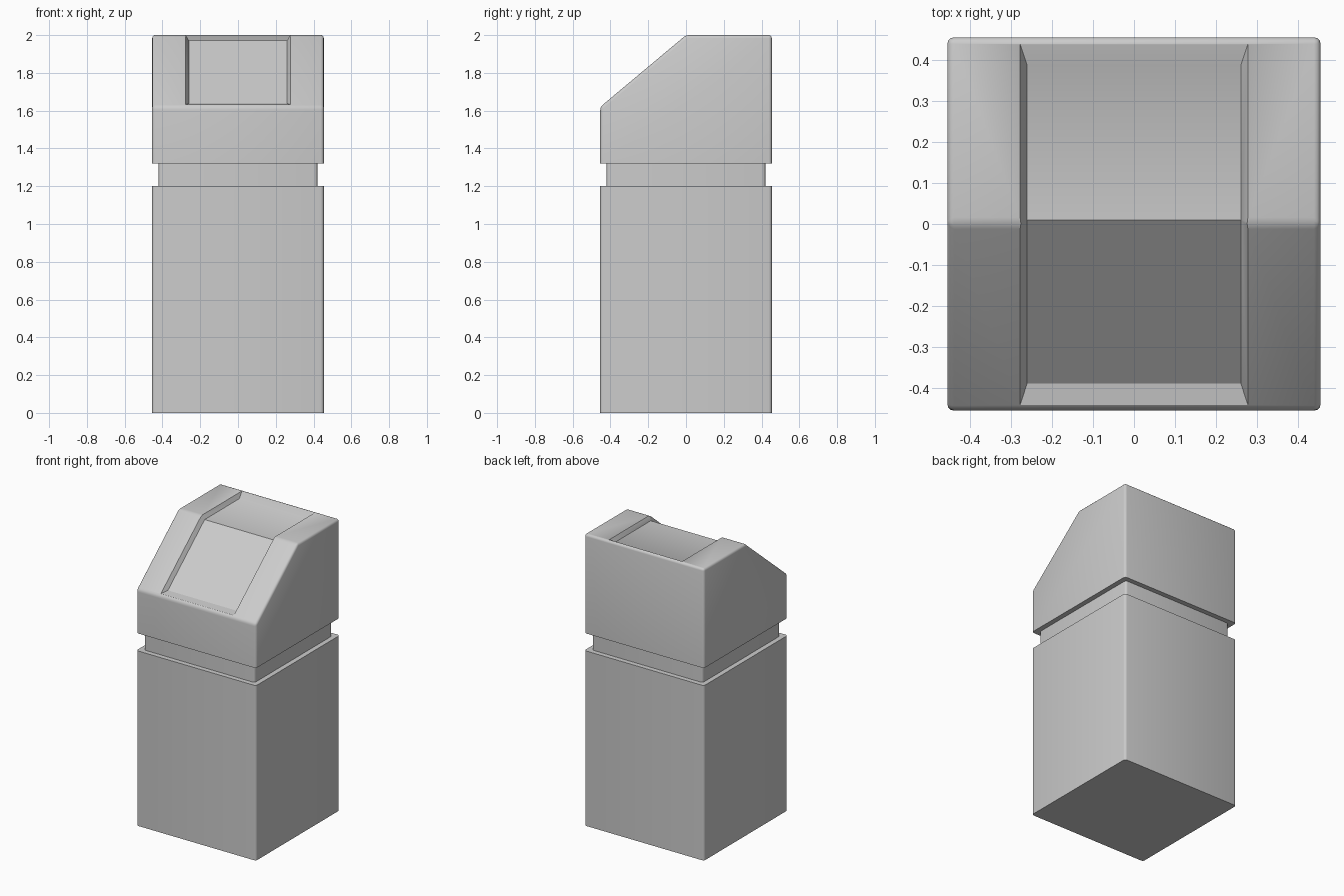
import bpy, bmesh, math

if "Cube" in bpy.data.objects:
    bpy.data.objects.remove(bpy.data.objects["Cube"])

W = 0.454      # half width of body and lid
NECK = 0.42    # half width of the recessed neck
R = 0.016      # edge rounding
SLOPE = 0.38 / W


def make_object(name, bm):
    bmesh.ops.recalc_face_normals(bm, faces=bm.faces[:])
    mesh = bpy.data.meshes.new(name)
    bm.to_mesh(mesh)
    bm.free()
    obj = bpy.data.objects.new(name, mesh)
    bpy.context.collection.objects.link(obj)
    return obj


def activate(obj):
    bpy.ops.object.select_all(action='DESELECT')
    obj.select_set(True)
    bpy.context.view_layer.objects.active = obj


def rounded_square(bm, half, z, steps=3):
    ring = []
    for k in range(4):
        mid = math.pi / 4 + k * math.pi / 2
        cx = math.copysign(half - R, math.cos(mid))
        cy = math.copysign(half - R, math.sin(mid))
        for i in range(steps + 1):
            a = k * math.pi / 2 + i / steps * math.pi / 2
            ring.append(bm.verts.new((cx + R * math.cos(a), cy + R * math.sin(a), z)))
    return ring


def bridge(bm, a, b):
    for i in range(len(a)):
        j = (i + 1) % len(a)
        bm.faces.new((a[i], a[j], b[j], b[i]))


# Body with ledge and neck
bm = bmesh.new()
rings = [rounded_square(bm, h, z) for h, z in
         ((W, 0), (W, 1.2), (NECK, 1.2), (NECK, 1.32))]
bm.faces.new(rings[0])
for a, b in zip(rings, rings[1:]):
    bridge(bm, a, b)
body = make_object("body_and_neck", bm)

# Lid: side profile extruded across x, all edges but the bottom rounded
bm = bmesh.new()
profile = [(-W, 1.32), (-W, 1.62), (0, 2), (W, 2), (W, 1.32)]
left, right = [[bm.verts.new((x, y, z)) for y, z in profile] for x in (-W, W)]
bm.faces.new(left)
bm.faces.new(right)
bridge(bm, left, right)
edges = [e for e in bm.edges if any(v.co.z > 1.4 for v in e.verts)]
bmesh.ops.recalc_face_normals(bm, faces=bm.faces[:])
bmesh.ops.bevel(bm, geom=edges, offset=R, segments=3, profile=0.5, affect='EDGES')
lid = make_object("sloped_lid", bm)

# Cutter for the shallow folded panel, its walls carried on above the lid
DEPTH = 0.028
drop = DEPTH * math.hypot(1, SLOPE)
fold = (drop - DEPTH) / SLOPE
floor = [(-0.388, 2 - 0.388 * SLOPE - drop), (fold, 2 - DEPTH), (0.387, 2 - DEPTH)]
rim = [(-0.44, 2 - 0.44 * SLOPE), (0, 2), (0.437, 2)]
T = 1.6
above = [tuple(f + T * (r - f) for f, r in zip(fp, rp)) for fp, rp in zip(floor, rim)]
half_above = 0.26 + T * 0.017

bm = bmesh.new()
sides = []
for s in (-1, 1):
    loop = [bm.verts.new((s * 0.26, y, z)) for y, z in floor]
    loop += [bm.verts.new((s * half_above, y, z)) for y, z in reversed(above)]
    bm.faces.new((loop[0], loop[1], loop[4], loop[5]))
    bm.faces.new((loop[1], loop[2], loop[3], loop[4]))
    sides.append(loop)
bridge(bm, *sides)
cutter = make_object("panel_cutter", bm)
cutter.hide_render = True

activate(lid)
cut = lid.modifiers.new("panel_recess", 'BOOLEAN')
cut.operation = 'DIFFERENCE'
cut.solver = 'EXACT'
cut.object = cutter
bpy.ops.object.modifier_apply(modifier=cut.name)
bpy.data.objects.remove(cutter)

for obj in (body, lid):
    activate(obj)
    bpy.ops.object.shade_smooth_by_angle(angle=math.radians(32))
